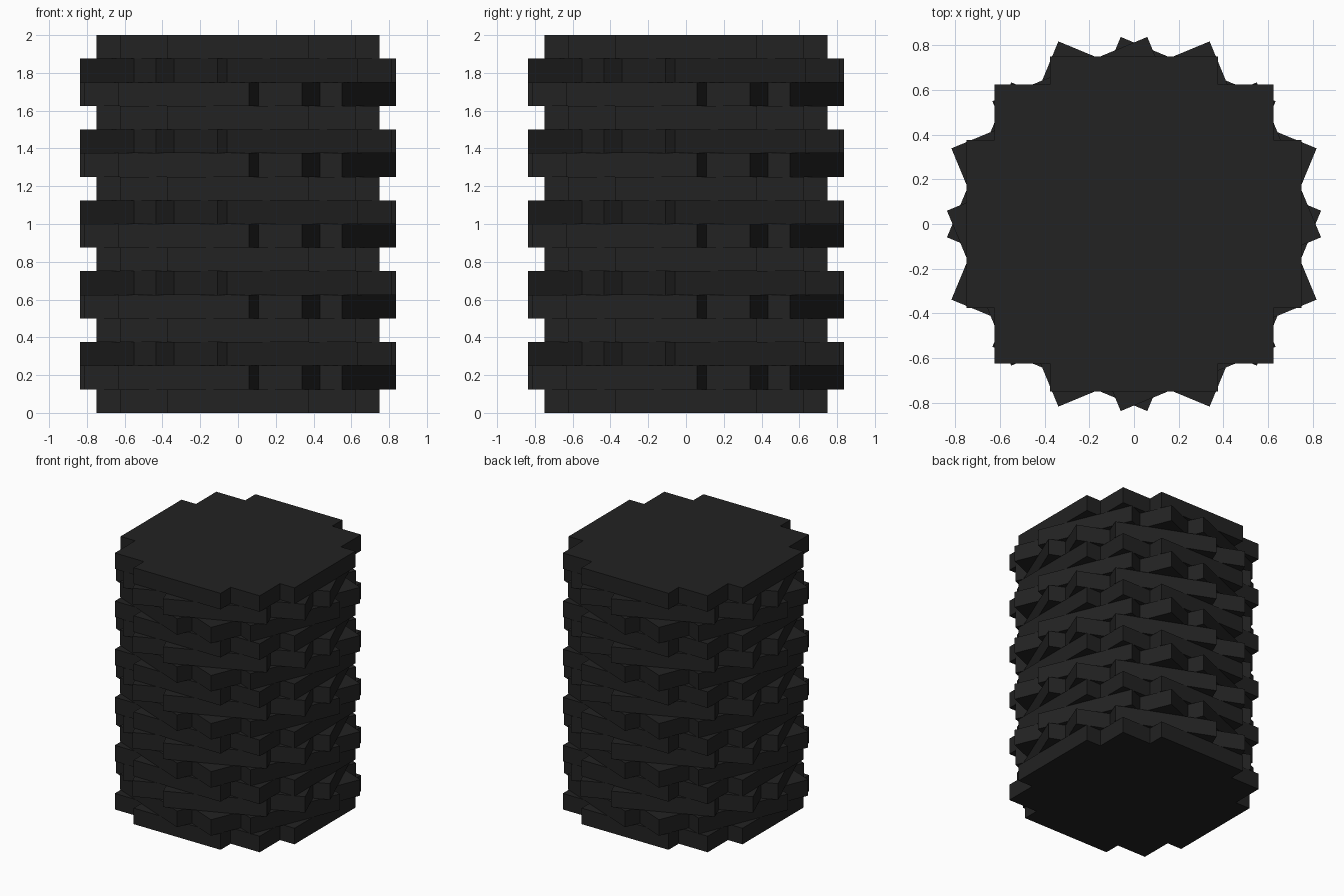
import bpy, math

if "Cube" in bpy.data.objects:
    bpy.data.objects.remove(bpy.data.objects["Cube"])

LAYERS = 16
H = 2.0 / LAYERS

dark = bpy.data.materials.new("charcoal_black")
dark.diffuse_color = (0.016, 0.016, 0.016, 1.0)
dark.use_nodes = True
dark.node_tree.nodes["Principled BSDF"].inputs["Base Color"].default_value = dark.diffuse_color

# Stepped-circle outline: one quarter, repeated by quarter turns
quarter = [(0.75, -0.375), (0.75, 0.375), (0.625, 0.375), (0.625, 0.625), (0.375, 0.625)]
outline = []
for k in range(4):
    c, s = [(1, 0), (0, 1), (-1, 0), (0, -1)][k]
    outline += [(x * c - y * s, x * s + y * c) for x, y in quarter]


def slab(name, z, angle):
    """Closed prism of the stepped outline, turned about z."""
    n = len(outline)
    verts = [(x, y, h) for h in (0, H) for x, y in outline]
    faces = [list(reversed(range(n))), list(range(n, 2 * n))]
    faces += [(i, (i + 1) % n, n + (i + 1) % n, n + i) for i in range(n)]
    mesh = bpy.data.meshes.new(name)
    mesh.from_pydata(verts, [], faces)
    mesh.materials.append(dark)
    obj = bpy.data.objects.new(name, mesh)
    obj.location.z = z
    obj.rotation_euler.z = math.radians(angle)
    bpy.context.collection.objects.link(obj)


# Stack of slabs: straight, turned clockwise, turned anticlockwise, repeating
for i in range(LAYERS):
    slab(f"column_layer_{i + 1:02d}", i * H, (0, -22.5, 22.5)[i % 3])
